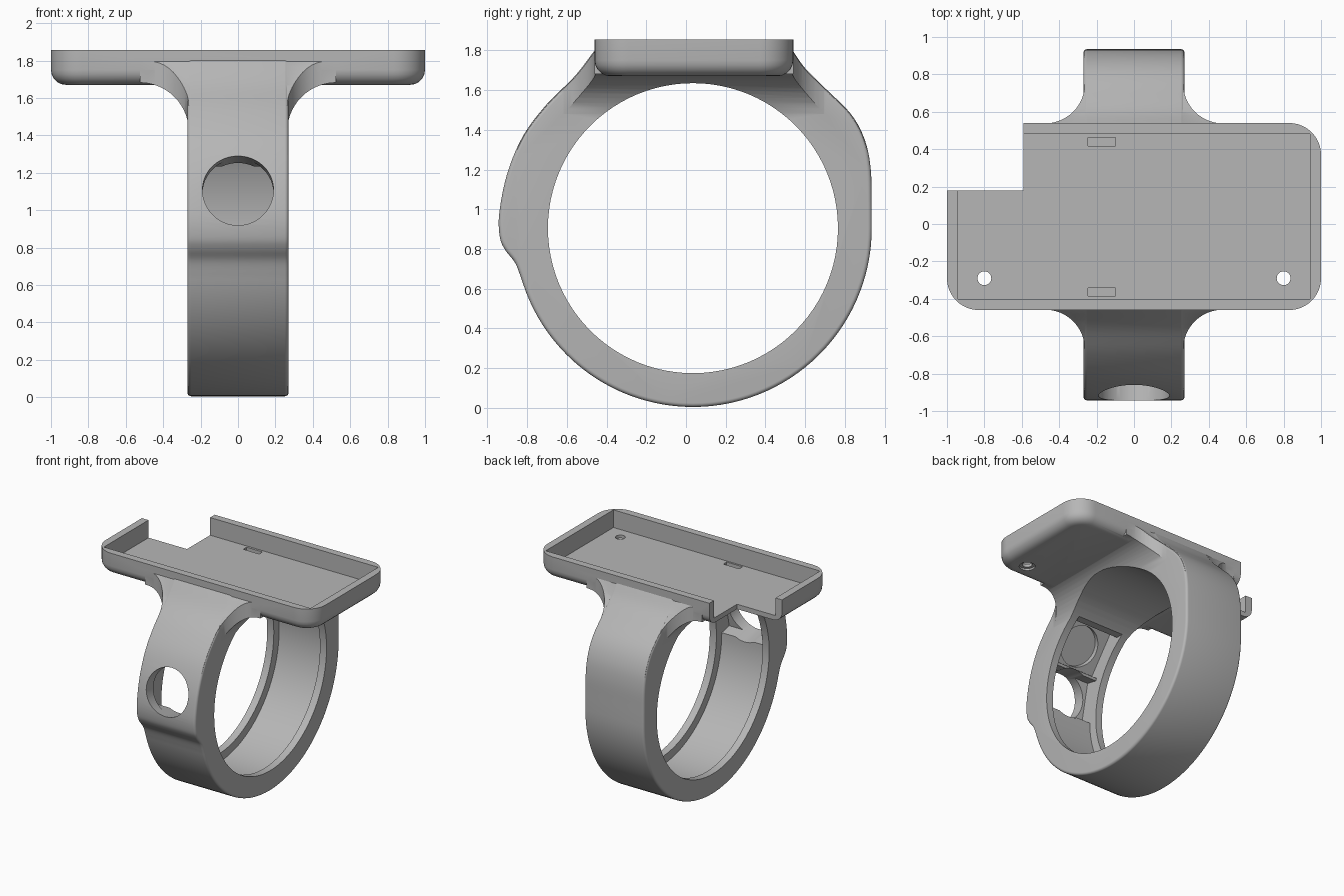
import bpy, bmesh, math
from mathutils import Matrix, Vector

if "Cube" in bpy.data.objects:
    bpy.data.objects.remove(bpy.data.objects["Cube"], do_unlink=True)

grey = bpy.data.materials.new("plain grey")
grey.use_nodes = True
grey.diffuse_color = (0.47, 0.47, 0.47, 1)
grey.node_tree.nodes["Principled BSDF"].inputs["Base Color"].default_value = grey.diffuse_color

CY, CZ = 0.035, 0.905      # ring centre
HALF = 0.27                # half width of the band
FLOOR, BASE, TOP = 1.71, 1.67, 1.855


def prism(name, pts, axis, lo, hi, bevel=0, ends=(0, 1)):
    """Extrude a 2D outline along an axis, optionally rounding its end rims."""
    place = {"x": lambda a, b, h: (h, a, b), "y": lambda a, b, h: (a, h, b),
             "z": lambda a, b, h: (a, b, h)}[axis]
    bm = bmesh.new()
    rings = [[bm.verts.new(place(a, b, h)) for a, b in pts] for h in (lo, hi)]
    caps = [bm.faces.new(r) for r in rings]
    n = len(pts)
    for i in range(n):
        j = (i + 1) % n
        bm.faces.new((rings[0][i], rings[0][j], rings[1][j], rings[1][i]))
    bmesh.ops.recalc_face_normals(bm, faces=bm.faces)
    if bevel:
        rim = [e for k in ends for e in caps[k].edges]
        bmesh.ops.bevel(bm, geom=rim, offset=bevel, segments=5, profile=0.5, affect="EDGES")
    mesh = bpy.data.meshes.new(name)
    bm.to_mesh(mesh)
    bm.free()
    ob = bpy.data.objects.new(name, mesh)
    mesh.materials.append(grey)
    bpy.context.collection.objects.link(ob)
    return ob


def box(name, x0, x1, y0, y1, z0, z1):
    return prism(name, [(x0, y0), (x1, y0), (x1, y1), (x0, y1)], "z", z0, z1)


def arc(cx, cy, r, a0, a1, n):
    return [(cx + r * math.cos(math.radians(a0 + (a1 - a0) * i / n)),
             cy + r * math.sin(math.radians(a0 + (a1 - a0) * i / n))) for i in range(n + 1)]


def disc(name, a, b, r, axis, lo, hi, n=48):
    return prism(name, arc(a, b, r, 0, 360, n)[:-1], axis, lo, hi)


def combine(target, other, op):
    mod = target.modifiers.new(op, "BOOLEAN")
    mod.operation, mod.object, mod.solver = op, other, "EXACT"
    bpy.context.view_layer.objects.active = target
    bpy.ops.object.modifier_apply(modifier=mod.name)
    bpy.data.objects.remove(other, do_unlink=True)


def smooth_path(pts, steps=5):
    """Catmull-Rom curve through the given points."""
    p = [Vector(q) for q in pts]
    p = [2 * p[0] - p[1]] + p + [2 * p[-1] - p[-2]]
    out = []
    for a, b, c, d in zip(p, p[1:], p[2:], p[3:]):
        for i in range(steps):
            t = i / steps
            out.append(tuple(0.5 * (2 * b + (c - a) * t + (2 * a - 5 * b + 4 * c - d) * t * t
                                    + (3 * b - a - 3 * c + d) * t ** 3)))
    return out + [tuple(p[-2])]


# Band outline: round below, swelling toward the tray, with a bump at the front
back = smooth_path([(0.935, 1.0), (0.93, 1.2), (0.9, 1.35), (0.83, 1.48),
                    (0.7, 1.61), (0.6, 1.71), (0.53, 1.81)])
front = smooth_path([(-0.46, 1.8), (-0.56, 1.67), (-0.7, 1.53), (-0.82, 1.37), (-0.9, 1.18),
                     (-0.94, 0.98), (-0.937, 0.86), (-0.91, 0.795), (-0.86, 0.73), (-0.825, 0.64)])
outline = arc(CY, CZ, 0.9, 198, 360, 54) + back + front
band = prism("watch_band", outline, "x", -HALF, HALF, bevel=0.02)

# Shoulder flaring from the band into the tray, from three crossed profiles
inset = [(CY + (y - CY) * 0.996, CZ + (z - CZ) * 0.996) for y, z in outline]
shoulder = prism("shoulder", inset, "x", -0.6, 0.6)
side = arc(0.525, 1.42, 0.262, 180, 90, 14)
flare = [(0.263, 1.3)] + side + [(0.525, 1.8)]
combine(shoulder, prism("flare_front", flare + [(-x, z) for x, z in reversed(flare)],
                        "y", -1.2, 1.2), "INTERSECT")
rear = [(0.525, 0.54)] + arc(0.475, 0.75, 0.212, 270, 180, 12) + [(0.263, 1.1)]
fore = [(0.263, -1.1)] + arc(0.475, -0.67, 0.212, 180, 90, 12) + [(0.525, -0.46)]
plan = fore + rear
combine(shoulder, prism("flare_plan", plan + [(-x, y) for x, y in reversed(plan)],
                        "z", 1.2, 2), "INTERSECT")

# Tray shell with rounded corners and rounded underside
corners = []
for cx, cy, a in ((0.83, 0.37, 0), (-0.83, 0.37, 90), (-0.83, -0.29, 180), (0.83, -0.29, 270)):
    corners += arc(cx, cy, 0.17, a, a + 90, 10)
body = prism("tray_and_band", corners, "z", BASE, TOP, bevel=0.08, ends=(0,))
combine(body, band, "UNION")
combine(body, shoulder, "UNION")

# Finger opening and recessed inner channel
combine(body, disc("opening", CY, CZ, 0.73, "x", -0.9, 0.9, 96), "DIFFERENCE")
channel = disc("channel", CY, CZ, 0.8, "x", -0.21, 0.21, 96)
combine(channel, box("channel_limit", -1, 1, -1, 1, 0, 1.5), "INTERSECT")
combine(body, channel, "DIFFERENCE")


def radial(ob, angle):
    """Turn a cutter made along -y around the ring centre."""
    ob.data.transform(Matrix.Translation((0, CY, CZ)) @ Matrix.Rotation(math.radians(-angle), 4, "X"))
    return ob


# Flat seats inside the front, one with a window and one with a blind disc
for angle, seat, hole in ((12, 0.88, 1.2), (38, 0.85, 0.89)):
    combine(body, radial(box("seat", -0.21, 0.21, -seat, -0.6, -0.17, 0.17), angle), "DIFFERENCE")
    combine(body, radial(disc("window", 0, 0, 0.19 if hole > 1 else 0.16, "y", -hole, -0.6), angle),
            "DIFFERENCE")

# Tray interior, corner notch, clip slots and screw holes
combine(body, box("interior", -0.94, 0.94, -0.4, 0.48, FLOOR, 2), "DIFFERENCE")
combine(body, box("notch", -1.2, -0.59, 0.18, 0.7, 1.6, 2), "DIFFERENCE")
for y in (-0.363, 0.44):
    combine(body, box("slot", -0.245, -0.1, y - 0.022, y + 0.022, FLOOR - 0.05, 2), "DIFFERENCE")
for x in (-0.8, 0.8):
    combine(body, disc("screw_hole", x, -0.29, 0.037, "z", 1.5, 2, 32), "DIFFERENCE")
    combine(body, disc("counterbore", x, -0.29, 0.06, "z", 1.5, BASE + 0.015, 32), "DIFFERENCE")

bpy.ops.object.select_all(action="DESELECT")
body.select_set(True)
bpy.context.view_layer.objects.active = body
bpy.ops.object.shade_smooth_by_angle(angle=math.radians(32))
